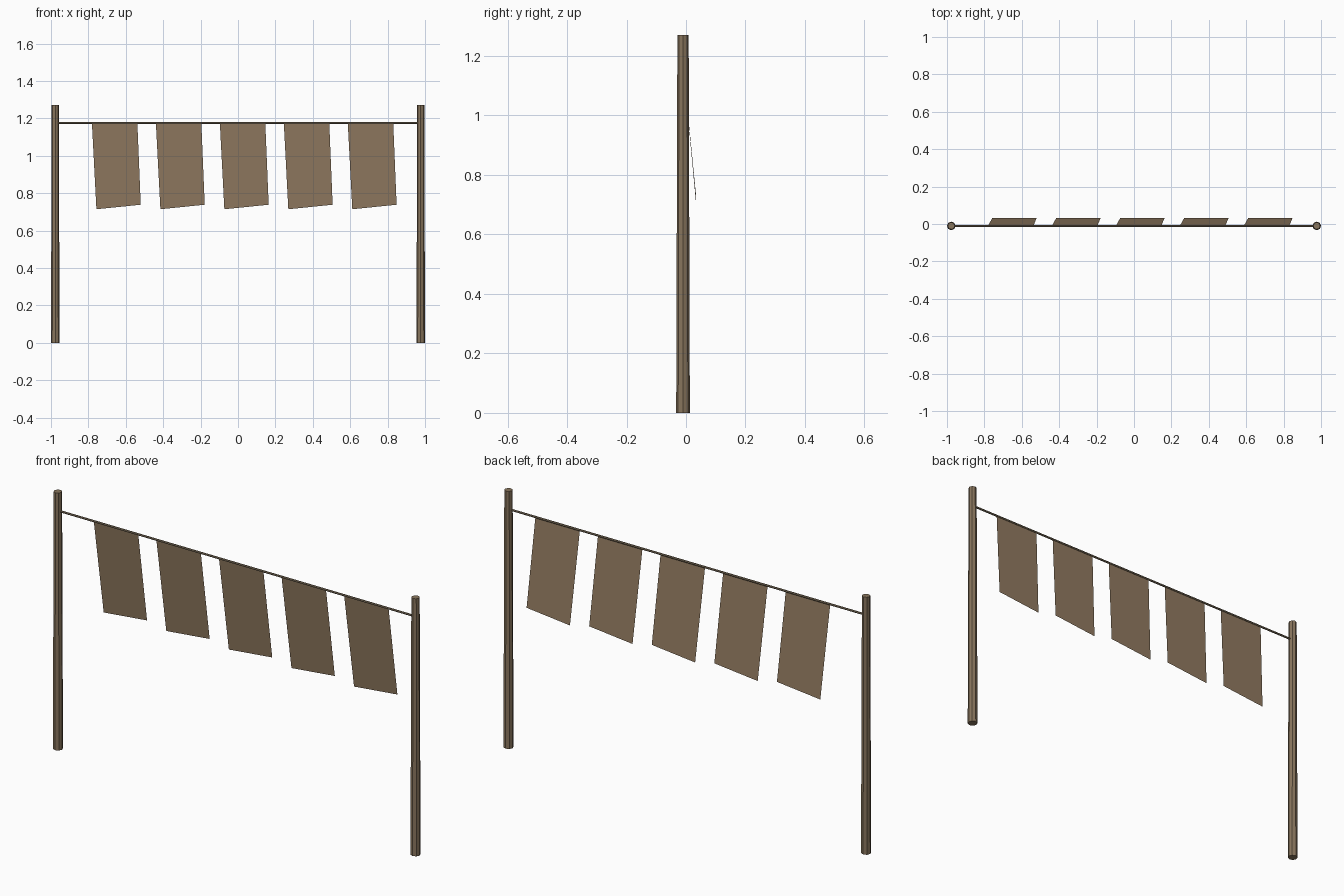
import bpy, bmesh, math
from mathutils import Matrix

if "Cube" in bpy.data.objects:
    bpy.data.objects.remove(bpy.data.objects["Cube"])

Y = -0.01  # plane of the posts and the line


def material(name, rgb):
    m = bpy.data.materials.new(name)
    m.diffuse_color = (*rgb, 1)
    m.use_nodes = True
    m.node_tree.nodes["Principled BSDF"].inputs["Base Color"].default_value = m.diffuse_color
    return m


wood = material("wood", (0.25, 0.18, 0.11))
cord = material("cord", (0.22, 0.17, 0.11))
cloth = material("cloth", (0.29, 0.20, 0.12))


def finish(bm, name, mat):
    me = bpy.data.meshes.new(name)
    bm.to_mesh(me)
    bm.free()
    me.materials.append(mat)
    ob = bpy.data.objects.new(name, me)
    bpy.context.collection.objects.link(ob)
    return ob


def rod(name, sides, r1, r2, length, matrix, mat):
    bm = bmesh.new()
    bmesh.ops.create_cone(bm, cap_ends=True, segments=sides, radius1=r1,
                          radius2=r2, depth=length, matrix=matrix)
    return finish(bm, name, mat)


# Tapered posts
for side, x in (("left", -0.977), ("right", 0.977)):
    rod(side + "_post", 8, 0.023, 0.019, 1.27,
        Matrix.Translation((x, Y, 0.635)), wood)

# Line strung between the posts
rod("line", 6, 0.005, 0.005, 1.954,
    Matrix.Translation((0, Y, 1.175)) @ Matrix.Rotation(math.pi / 2, 4, 'Y'), cord)

# Hanging cloths, swung slightly back and askew at the hem
for i in range(5):
    x = -0.781 + i * 0.342
    bm = bmesh.new()
    corners = [(x, Y, 1.174), (x + 0.024, 0.033, 0.714),
               (x + 0.261, 0.033, 0.738), (x + 0.243, Y, 1.174)]
    bm.faces.new([bm.verts.new(c) for c in corners])
    finish(bm, f"cloth_{i + 1}", cloth)
